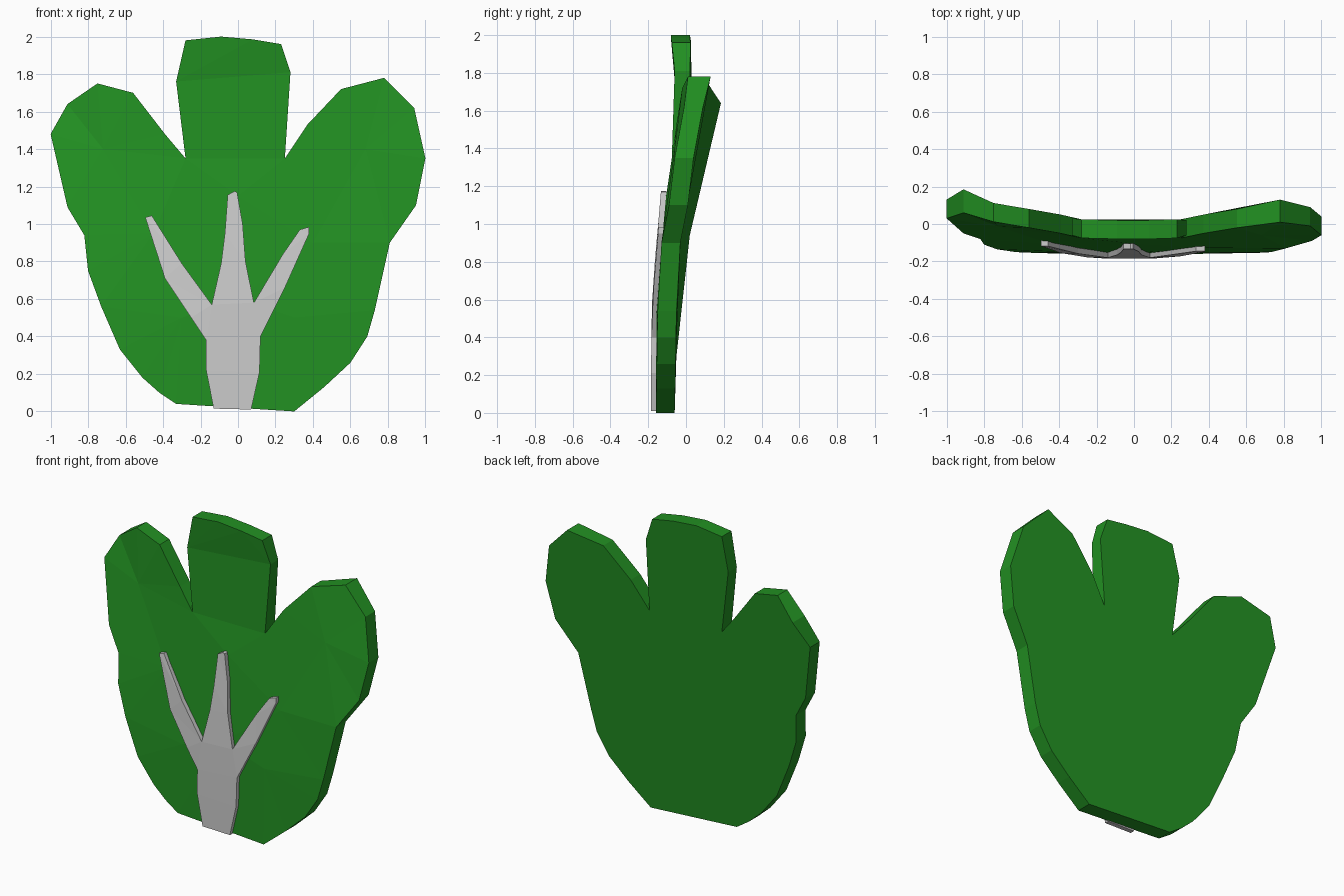
import bpy, bmesh
from mathutils import Vector
from mathutils.geometry import delaunay_2d_cdt


def fill(points, n):
    """Triangulate an (x, z) outline of n points plus inner points."""
    loop = [(i, (i + 1) % n) for i in range(n)]
    v, e, f, ov, _, _ = delaunay_2d_cdt(
        [Vector((p[0], p[1])) for p in points], loop, [], 2, 1e-5)
    return [[ov[i][0] for i in tri] for tri in f]


def slab(name, outline, inner, thickness, color=None):
    """Bent plate: outline rows are (x, z, front y[, thickness])."""
    n = len(outline)
    bm = bmesh.new()
    fv = [bm.verts.new((p[0], p[2], p[1])) for p in outline + inner]
    bv = [bm.verts.new((p[0], p[2] + (p[3] if len(p) > 3 else thickness), p[1]))
          for p in outline]
    for tri in fill(outline + inner, n):
        bm.faces.new([fv[i] for i in tri])
    bm.faces.new(bv[::-1])          # back is one plain polygon
    for i in range(n):
        j = (i + 1) % n
        bm.faces.new((fv[i], bv[i], bv[j], fv[j]))
    bmesh.ops.recalc_face_normals(bm, faces=bm.faces[:])
    mesh = bpy.data.meshes.new(name)
    bm.to_mesh(mesh)
    bm.free()
    obj = bpy.data.objects.new(name, mesh)
    bpy.context.collection.objects.link(obj)
    if color:
        mat = bpy.data.materials.new(name + "_color")
        mat.diffuse_color = color
        mesh.materials.append(mat)
    return obj


# Three-lobed leaf, counter-clockwise from the lower right corner
leaf = [
    (.30, 0, -.16), (.46, .13, -.157), (.60, .26, -.155), (.69, .40, -.153),
    (.73, .54, -.15), (.81, .90, -.13), (.95, 1.10, -.09),
    (1.0, 1.35, -.06), (.94, 1.62, -.01), (.78, 1.78, .01, .12),
    (.55, 1.72, -.02), (.37, 1.53, -.05), (.25, 1.35, -.075),
    (.28, 1.81, -.06, .08), (.23, 1.96, -.075), (.08, 1.985, -.08),
    (-.09, 2.0, -.08), (-.28, 1.98, -.075), (-.33, 1.76, -.06, .09),
    (-.28, 1.35, -.075), (-.39, 1.48, -.05), (-.56, 1.70, -.02),
    (-.75, 1.75, .012), (-.91, 1.64, .06, .125), (-1.0, 1.48, .03),
    (-.91, 1.09, -.05), (-.82, .94, -.08), (-.80, .75, -.11),
    (-.73, .56, -.135), (-.63, .33, -.15), (-.51, .18, -.155),
    (-.42, .10, -.157), (-.33, .04, -.16)]
# Bowl of the front face
bowl = [(-.3, .5, -.152), (.3, .5, -.155), (0, .6, -.155), (-.45, .95, -.105),
        (.4, .9, -.128), (0, 1.15, -.105), (-.72, 1.4, -.015),
        (.68, 1.4, -.06)]
slab("leaf", leaf, bowl, .10, (.016, .28, .016, 1))

# Branching raised vein on the front
vein = [
    (.07, .01, -.185), (.115, .21, -.185), (.12, .40, -.183),
    (.25, .66, -.172), (.38, .95, -.148), (.38, .985, -.145),
    (.33, .97, -.145), (.24, .84, -.158), (.085, .58, -.18),
    (.04, .80, -.165), (.025, 1.0, -.147), (-.005, 1.17, -.133),
    (-.02, 1.175, -.133), (-.055, 1.155, -.133), (-.07, .95, -.152),
    (-.09, .79, -.165), (-.14, .57, -.18), (-.30, .79, -.158),
    (-.46, 1.045, -.118), (-.495, 1.035, -.118), (-.39, .71, -.155),
    (-.25, .50, -.178), (-.17, .38, -.183), (-.17, .22, -.185),
    (-.13, .015, -.185)]
slab("vein", vein, [], .03)
